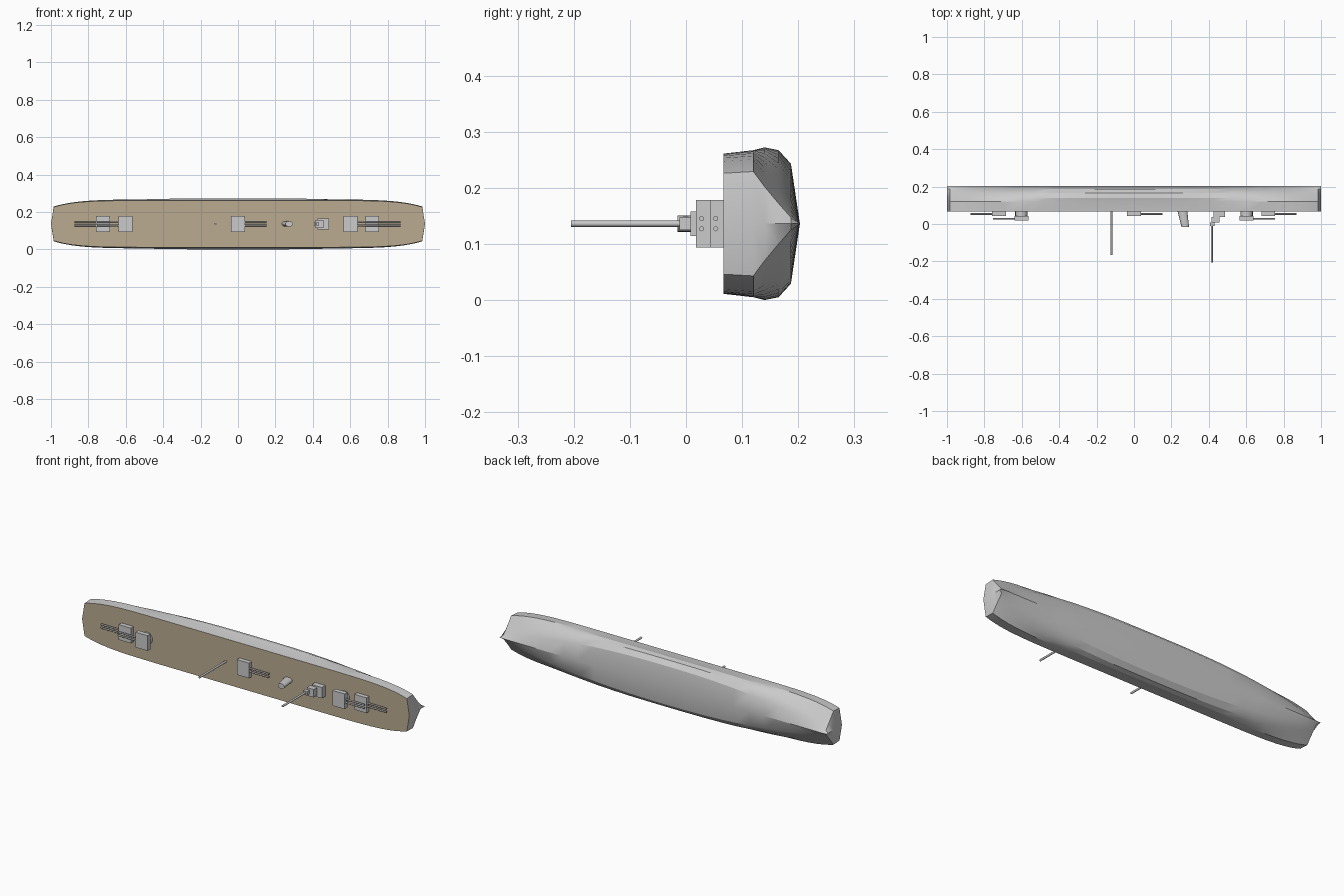
import bpy, bmesh, math
from mathutils import Vector, Matrix

if "Cube" in bpy.data.objects:
    bpy.data.objects.remove(bpy.data.objects["Cube"])

ZC = 0.136      # centreline height (the ship lies with its deck facing -y)
DECK_Y = 0.067


def make(name, bm, smooth=None):
    bmesh.ops.recalc_face_normals(bm, faces=bm.faces)
    me = bpy.data.meshes.new(name)
    bm.to_mesh(me)
    bm.free()
    ob = bpy.data.objects.new(name, me)
    bpy.context.collection.objects.link(ob)
    if smooth:
        bpy.ops.object.select_all(action='DESELECT')
        ob.select_set(True)
        bpy.context.view_layer.objects.active = ob
        bpy.ops.object.shade_smooth_by_angle(angle=math.radians(smooth))
    return ob


def box(name, x0, x1, y0, y1, half_z):
    bm = bmesh.new()
    size = Matrix.Diagonal((x1 - x0, y1 - y0, 2 * half_z, 1))
    mid = Matrix.Translation(((x0 + x1) / 2, (y0 + y1) / 2, ZC))
    bmesh.ops.create_cube(bm, size=1, matrix=mid @ size)
    return make(name, bm)


def rod(name, a, b, r, r2=None, sides=12):
    a, b = Vector(a), Vector(b)
    bm = bmesh.new()
    turn = (b - a).to_track_quat('Z', 'Y').to_matrix().to_4x4()
    bmesh.ops.create_cone(bm, cap_ends=True, segments=sides, radius1=r,
                          radius2=r if r2 is None else r2, depth=(b - a).length,
                          matrix=Matrix.Translation((a + b) / 2) @ turn)
    return make(name, bm, 40)


# hull lines: depth, half width amidships, half width at the ends, fullness
LINES = [(DECK_Y, 0.125, 0.090, 9), (0.12, 0.131, 0.093, 8), (0.14, 0.136, 0.066, 4),
         (0.165, 0.131, 0.036, 3), (0.187, 0.107, 0.011, 2.4), (0.203, 0, 0, 2)]
END = 0.985
stations = [-1] + [END * math.sin(i / 14 * math.pi / 2) for i in range(-14, 15)] + [1]


def half_width(line, x):
    if abs(x) == 1:
        return 0
    y, mid, end, p = line
    return end + (mid - end) * (1 - (abs(x) / END) ** p)


# hull shell
bm = bmesh.new()
rings = []
for x in stations:
    port = [bm.verts.new((x, l[0], ZC + half_width(l, x))) for l in LINES]
    star = [bm.verts.new((x, l[0], ZC - half_width(l, x))) for l in reversed(LINES[:-1])]
    rings.append(port + star)
for a, b in zip(rings, rings[1:]):
    for i in range(len(a) - 1):
        bm.faces.new((a[i], a[i + 1], b[i + 1], b[i]))
bmesh.ops.remove_doubles(bm, verts=bm.verts, dist=1e-5)
make("hull", bm, 25)

# wooden deck
bm = bmesh.new()
outline = [(x, ZC + half_width(LINES[0], x)) for x in stations]
outline += [(x, ZC - half_width(LINES[0], x)) for x in reversed(stations[1:-1])]
bm.faces.new([bm.verts.new((x, DECK_Y, z)) for x, z in outline])
deck = make("deck", bm)
if deck.data.polygons[0].normal.y > 0:
    deck.data.flip_normals()
tan = bpy.data.materials.new("deck_tan")
tan.diffuse_color = (0.50, 0.41, 0.28, 1)
tan.use_nodes = True
tan.node_tree.nodes["Principled BSDF"].inputs["Base Color"].default_value = tan.diffuse_color
deck.data.materials.append(tan)

# gun turrets: centre x, firing direction, raised or not
TURRETS = [(-0.722, -1, False), (-0.602, -1, True), (0, 1, False),
           (0.602, 1, True), (0.718, 1, False)]
for n, (x, d, raised) in enumerate(TURRETS, 1):
    top = 0.018 if raised else 0.043
    box(f"turret_{n}", x - 0.037, x + 0.037, top, top + 0.025, 0.042)
    if raised:
        rod(f"barbette_{n}", (x, 0.042, ZC), (x, DECK_Y + 0.003, ZC), 0.033, sides=16)
    for s in (-1, 1):
        z = ZC + s * 0.009
        rod(f"gun_{n}_{'upper' if s > 0 else 'lower'}", (x + d * 0.03, top + 0.01, z),
            (x + d * 0.152, top + 0.01, z), 0.0045)

# stepped bridge
box("bridge_base", 0.425, 0.487, 0.037, 0.068, 0.030)
box("bridge_middle", 0.415, 0.457, 0.008, 0.038, 0.022)
box("bridge_top", 0.406, 0.430, -0.012, 0.009, 0.011)

# masts
rod("aft_mast", (-0.121, 0.068, ZC), (-0.121, -0.165, ZC), 0.0055)
rod("fore_mast", (0.416, 0.0, ZC), (0.416, -0.205, ZC), 0.0055)

# raked oval funnel
bm = bmesh.new()
N = 20
loops = []
for y, cx, rx in ((DECK_Y + 0.002, 0.259, 0.026), (-0.015, 0.274, 0.020)):
    loops.append([bm.verts.new((cx + rx * math.cos(2 * math.pi * i / N), y,
                                ZC + 0.0145 * math.sin(2 * math.pi * i / N)))
                  for i in range(N)])
for i in range(N):
    j = (i + 1) % N
    bm.faces.new((loops[0][i], loops[0][j], loops[1][j], loops[1][i]))
bm.faces.new(loops[0])
bm.faces.new(loops[1])
make("funnel", bm, 40)
